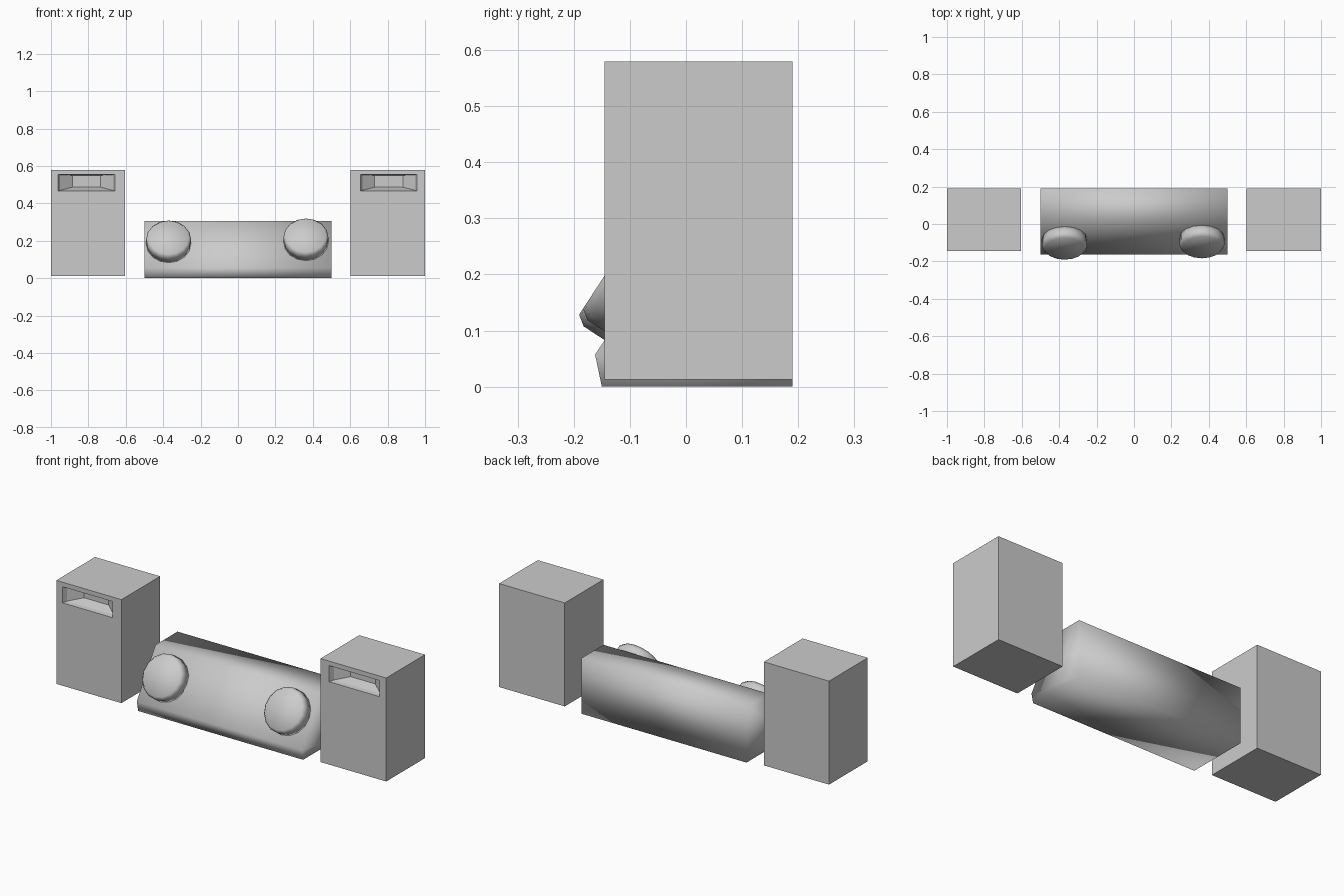
import bpy, bmesh, math
from mathutils import Vector, Matrix

if "Cube" in bpy.data.objects:
    bpy.data.objects.remove(bpy.data.objects["Cube"])


def to_object(bm, name, smooth=False):
    bmesh.ops.recalc_face_normals(bm, faces=bm.faces[:])
    mesh = bpy.data.meshes.new(name)
    bm.to_mesh(mesh)
    bm.free()
    for p in mesh.polygons:
        p.use_smooth = smooth
    ob = bpy.data.objects.new(name, mesh)
    bpy.context.collection.objects.link(ob)
    return ob


def box(name, lo, hi):
    bm = bmesh.new()
    bmesh.ops.create_cube(bm, size=1)
    lo, hi = Vector(lo), Vector(hi)
    for v in bm.verts:
        v.co = (lo + hi) / 2 + v.co * (hi - lo)
    return to_object(bm, name)


def speaker(name, x0, x1, recess_x):
    ob = box(name, (x0, -0.145, 0.013), (x1, 0.19, 0.58))
    # finger recess: tapered in plan, with a floor rising to the back
    bm = bmesh.new()
    for half, y, z0, z1 in ((0.152, -0.2, 0.467, 0.555), (0.152, -0.145, 0.467, 0.555),
                            (0.141, -0.12, 0.470, 0.553), (0.075, -0.07, 0.487, 0.55)):
        for s in (-1, 1):
            for z in (z0, z1):
                bm.verts.new((recess_x + s * half, y, z))
    bmesh.ops.convex_hull(bm, input=bm.verts[:])
    cutter = to_object(bm, name + "_recess_cutter")
    cutter.hide_render = True
    mod = ob.modifiers.new("recess", 'BOOLEAN')
    mod.object = cutter
    mod.operation = 'DIFFERENCE'
    mod.solver = 'EXACT'
    bpy.context.view_layer.objects.active = ob
    bpy.ops.object.modifier_apply(modifier=mod.name)
    bpy.data.objects.remove(cutter)


speaker("left_speaker", -1.0, -0.605, -0.81)
speaker("right_speaker", 0.602, 1.0, 0.806)

# central body: side profile extruded along x, fully smooth shaded
profile = [(-0.15, 0.0), (-0.162, 0.057), (0.0, 0.305), (0.19, 0.305), (0.19, 0.0)]
bm = bmesh.new()
face = bm.faces.new([bm.verts.new((-0.5, y, z)) for y, z in profile])
ext = bmesh.ops.extrude_face_region(bm, geom=[face], use_keep_orig=True)
bmesh.ops.translate(bm, vec=(1, 0, 0),
                    verts=[g for g in ext["geom"] if isinstance(g, bmesh.types.BMVert)])
to_object(bm, "centre_body", smooth=True)


# knobs standing on the sloped front
def knob(name, pos, sides=16):
    tilt = math.atan2(0.837, 0.547)
    bm = bmesh.new()
    rings = []
    for r, h in ((0.12, -0.005), (0.12, 0.044), (0.107, 0.062)):
        rings.append([bm.verts.new((r * math.cos(2 * math.pi * i / sides),
                                    r * math.sin(2 * math.pi * i / sides), h))
                      for i in range(sides)])
    for a, b in zip(rings, rings[1:]):
        for i in range(sides):
            j = (i + 1) % sides
            bm.faces.new((a[i], a[j], b[j], b[i]))
    bm.faces.new(rings[0])
    bm.faces.new(rings[-1])
    bm.transform(Matrix.Translation(pos) @ Matrix.Rotation(tilt, 4, 'X'))
    to_object(bm, name, smooth=True)


knob("left_knob", (-0.371, -0.08, 0.184))
knob("right_knob", (0.363, -0.073, 0.195))
